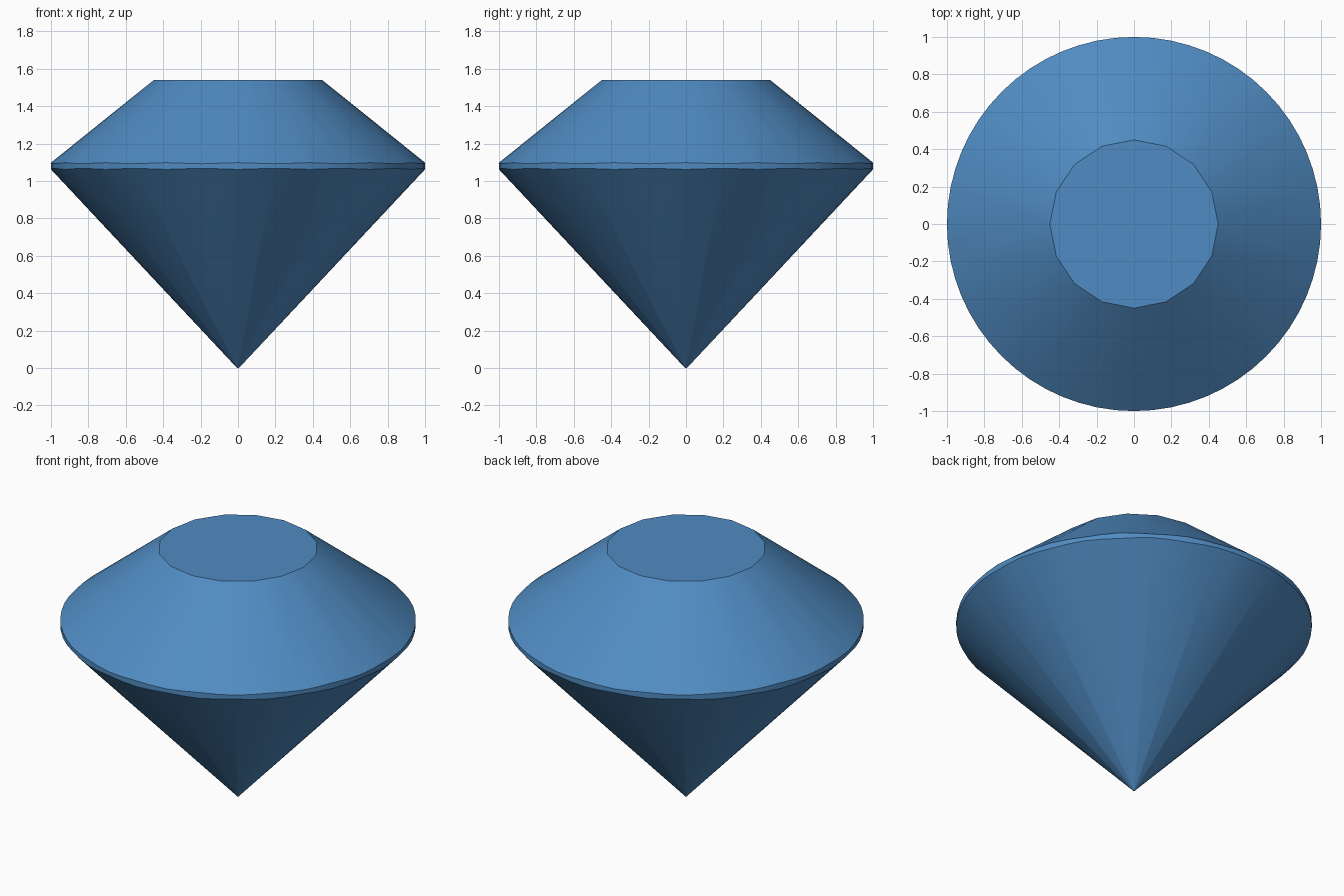
import bpy
import bmesh
from math import cos, sin, pi, radians

cube = bpy.data.objects.get("Cube")
if cube:
    bpy.data.objects.remove(cube, do_unlink=True)

FACETS = 16          # sides of the table and the culet
STEPS = 4            # girdle segments per facet
SEGMENTS = FACETS * STEPS

# Gem colour
blue = bpy.data.materials.new("gem_blue")
blue.use_nodes = True
colour = (0.08, 0.26, 0.54, 1)
blue.diffuse_color = colour
blue.node_tree.nodes["Principled BSDF"].inputs["Base Color"].default_value = colour

bm = bmesh.new()


def ring(count, radius, height, wave=0):
    """Ring of vertices whose height ripples once per facet."""
    verts = []
    for i in range(count):
        a = 2 * pi * i / count
        z = height + wave * cos(FACETS * a)
        verts.append(bm.verts.new((radius * cos(a), radius * sin(a), z)))
    return verts


def fan_bridge(small, large):
    """Join a facet ring to a finer girdle ring with fans of triangles."""
    for i, v in enumerate(small):
        centre = i * STEPS
        half = STEPS // 2
        for k in range(centre - half, centre + half):
            bm.faces.new((v, large[k % SEGMENTS], large[(k + 1) % SEGMENTS]))
        bm.faces.new((v, large[(centre + half) % SEGMENTS], small[(i + 1) % FACETS]))


# Rings from the culet up to the table
culet = ring(FACETS, 0.005, 0)
girdle_low = ring(SEGMENTS, 1, 1.065, -0.003)
girdle_high = ring(SEGMENTS, 1, 1.095, 0.003)
table = ring(FACETS, 0.45, 1.54)

# Pavilion, girdle band, crown and the flat ends
fan_bridge(culet, girdle_low)
for i in range(SEGMENTS):
    j = (i + 1) % SEGMENTS
    bm.faces.new((girdle_low[i], girdle_low[j], girdle_high[j], girdle_high[i]))
fan_bridge(table, girdle_high)
bm.faces.new(table)
bm.faces.new(culet)
bmesh.ops.recalc_face_normals(bm, faces=bm.faces[:])

mesh = bpy.data.meshes.new("cut_gem")
bm.to_mesh(mesh)
bm.free()
mesh.materials.append(blue)
gem = bpy.data.objects.new("cut_gem", mesh)
bpy.context.collection.objects.link(gem)

# Smooth sides with crisp girdle and table edges
bpy.ops.object.select_all(action="DESELECT")
gem.select_set(True)
bpy.context.view_layer.objects.active = gem
bpy.ops.object.shade_smooth_by_angle(angle=radians(30))
